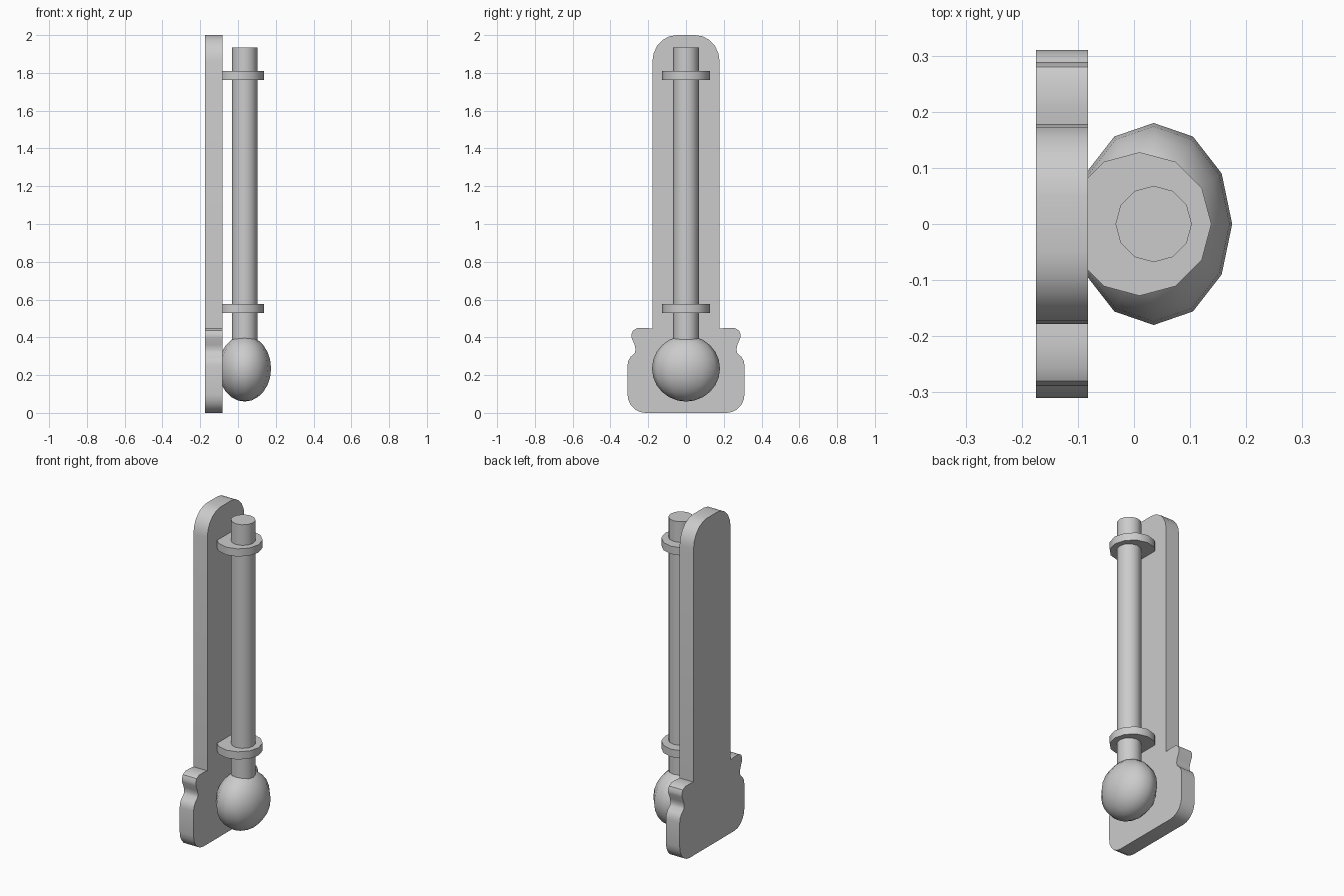
import bpy, bmesh
from math import sin, cos, pi, radians

if "Cube" in bpy.data.objects:
    bpy.data.objects.remove(bpy.data.objects["Cube"])


def smooth(ob, angle=40):
    bpy.ops.object.select_all(action='DESELECT')
    ob.select_set(True)
    bpy.context.view_layer.objects.active = ob
    bpy.ops.object.shade_smooth_by_angle(angle=radians(angle))


def disc(name, x, radius, z0, z1):
    bpy.ops.mesh.primitive_cylinder_add(vertices=12, radius=radius, depth=z1 - z0,
                                        location=(x, 0, (z0 + z1) / 2),
                                        rotation=(0, 0, pi / 2))
    ob = bpy.context.object
    ob.name = name
    smooth(ob)
    return ob


def arc(cy, cz, ry, rz, a0, a1, n=5):
    return [(cy + ry * cos(radians(a0 + (a1 - a0) * i / n)),
             cz + rz * sin(radians(a0 + (a1 - a0) * i / n))) for i in range(n + 1)]


# Backplate: half outline from bottom to top, mirrored and extruded
half = arc(0.215, 0.10, 0.095, 0.10, -90, 0)
half += [(0.31, 0.25), (0.306, 0.275), (0.293, 0.297), (0.272, 0.315),
         (0.267, 0.335), (0.272, 0.36), (0.287, 0.395), (0.289, 0.415),
         (0.28, 0.437), (0.255, 0.45), (0.205, 0.449), (0.178, 0.446)]
half += arc(0.05, 1.86, 0.128, 0.14, 0, 90)
outline = half + [(-y, z) for y, z in reversed(half)]

bm = bmesh.new()
face = bm.faces.new([bm.verts.new((-0.175, y, z)) for y, z in outline])
ext = bmesh.ops.extrude_face_region(bm, geom=[face])
bmesh.ops.translate(bm, vec=(0.093, 0, 0),
                    verts=[v for v in ext['geom'] if isinstance(v, bmesh.types.BMVert)])
bmesh.ops.recalc_face_normals(bm, faces=bm.faces)
mesh = bpy.data.meshes.new("backplate")
bm.to_mesh(mesh)
bm.free()
plate = bpy.data.objects.new("backplate", mesh)
bpy.context.collection.objects.link(plate)
smooth(plate)

# Glass tube and the two rings holding it to the plate
disc("tube", 0.035, 0.068, 0.36, 1.935)
for name, z in (("lower_ring", 0.53), ("upper_ring", 1.763)):
    disc(name, 0.01, 0.128, z, z + 0.047)

# Bulb
bpy.ops.mesh.primitive_uv_sphere_add(segments=12, ring_count=12, radius=1,
                                     location=(0.035, 0, 0.235))
bulb = bpy.context.object
bulb.name = "bulb"
bulb.scale = (0.14, 0.18, 0.175)
smooth(bulb, 60)
